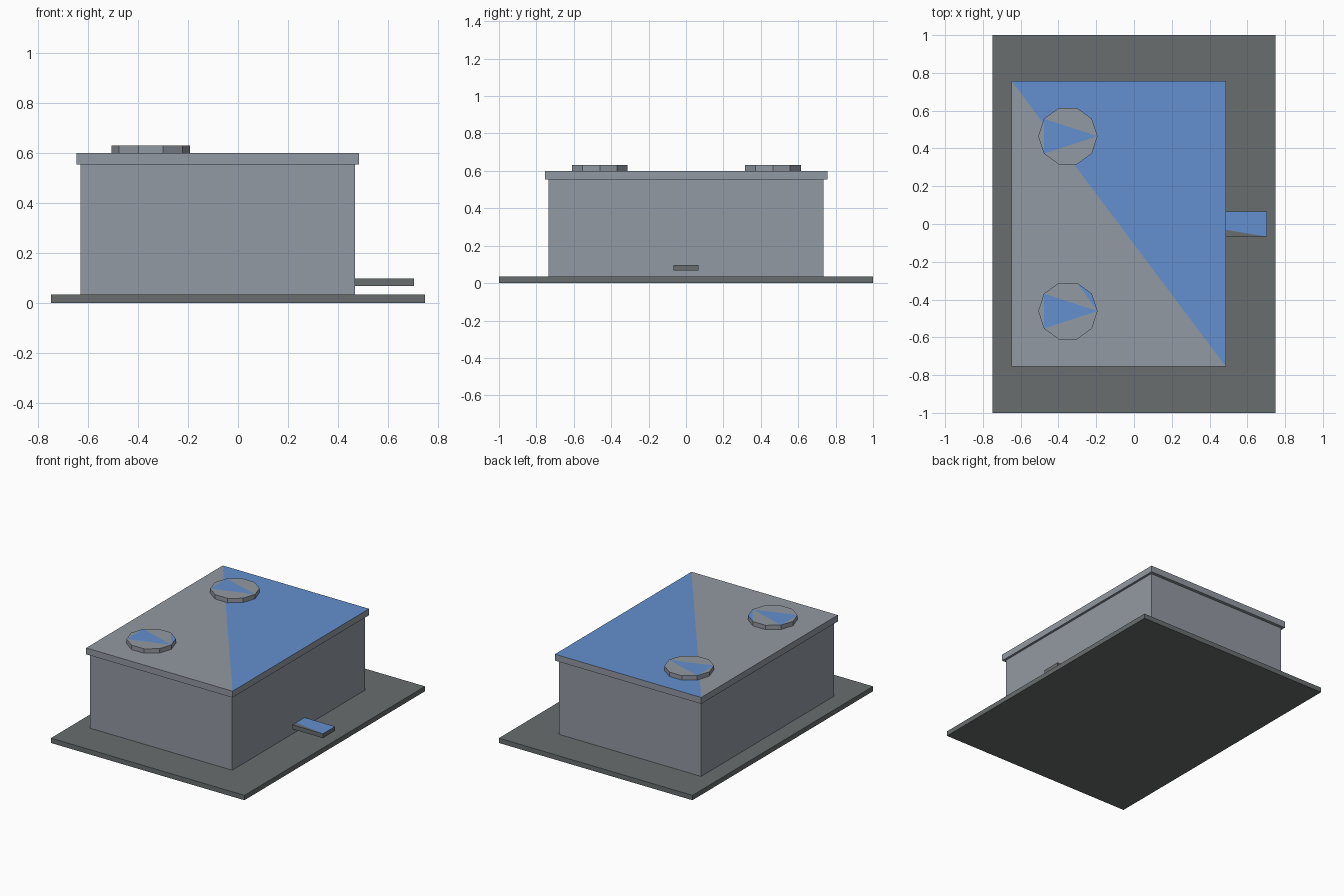
import bpy, math

cube = bpy.data.objects.get("Cube")
if cube:
    bpy.data.objects.remove(cube)


def material(name, rgb):
    m = bpy.data.materials.new(name)
    m.use_nodes = True
    m.diffuse_color = (*rgb, 1)
    m.node_tree.nodes["Principled BSDF"].inputs["Base Color"].default_value = (*rgb, 1)
    return m


GREY = material("light_grey", (0.29, 0.32, 0.36))
DARK = material("dark_grey", (0.14, 0.155, 0.158))
BLUE = material("blue", (0.127, 0.28, 0.62))


def prism(name, outline, z0, z1, body, top=None, painted=()):
    """Extrude an outline; top lists polygons of corner numbers, painted picks the blue ones."""
    n = len(outline)
    verts = [(x, y, z) for z in (z0, z1) for x, y in outline]
    faces = [list(range(n))[::-1]]
    faces += [[i, (i + 1) % n, n + (i + 1) % n, n + i] for i in range(n)]
    first_top = len(faces)
    faces += [[n + i for i in poly] for poly in (top or [range(n)])]
    mesh = bpy.data.meshes.new(name)
    mesh.from_pydata(verts, [], faces)
    mesh.materials.append(body)
    mesh.materials.append(BLUE)
    for i in painted:
        mesh.polygons[first_top + i].material_index = 1
    obj = bpy.data.objects.new(name, mesh)
    bpy.context.collection.objects.link(obj)
    return obj


def rect(x0, x1, y0, y1):
    return [(x0, y0), (x1, y0), (x1, y1), (x0, y1)]


# Rectangle top split along its front-right to back-left diagonal
HALVES = [(0, 1, 3), (1, 2, 3)]

# Base slab, housing and overhanging lid
prism("base_plate", rect(-0.75, 0.75, -1, 1), 0, 0.034, DARK)
prism("housing", rect(-0.632, 0.47, -0.735, 0.735), 0.02, 0.57, GREY)
prism("lid", rect(-0.648, 0.486, -0.755, 0.757), 0.555, 0.6, GREY, HALVES, [1])

# Side tab projecting through the housing wall
prism("side_tab", rect(-0.1, 0.705, -0.067, 0.067), 0.067, 0.097, DARK, HALVES, [1])

# Ten-sided caps; the blue wedge spans the middle of each
SIDES, RADIUS = 10, 0.157
wedge = [(0, 4, 6), (4, 5, 6), (0, 6, 7, 8, 9)]
caps = {
    "back_cap": (0.465, wedge + [(0, 1, 2, 3, 4)], [0]),
    "front_cap": (-0.461, wedge + [(0, 2, 3, 4), (0, 1, 2)], [0, 4]),
}
for name, (cy, top, painted) in caps.items():
    ring = [(-0.35 + RADIUS * math.cos(math.tau * i / SIDES),
             cy + RADIUS * math.sin(math.tau * i / SIDES)) for i in range(SIDES)]
    prism(name, ring, 0.59, 0.631, GREY, top, painted)
